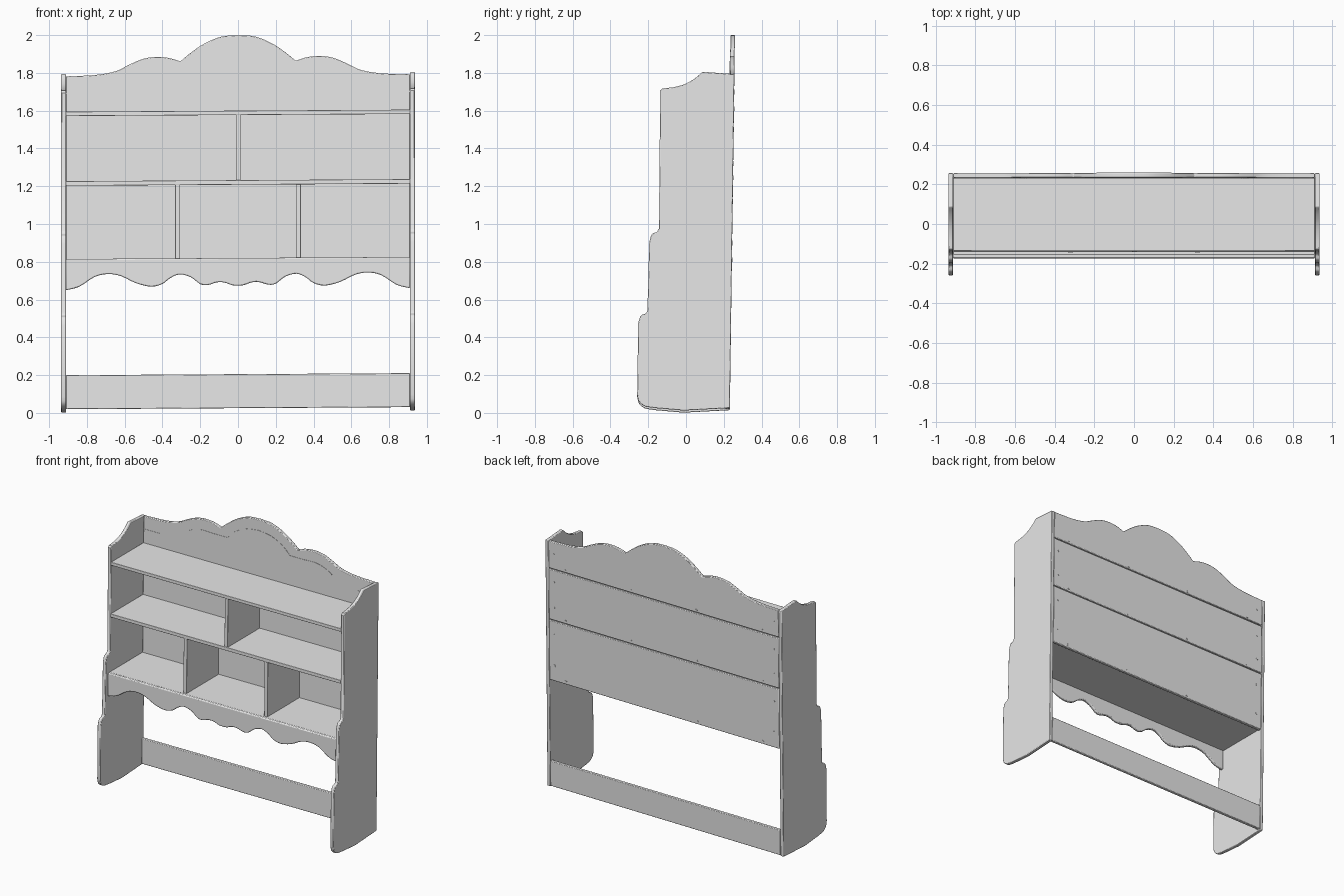
import bpy
import bmesh
import math
from mathutils import Vector

if "Cube" in bpy.data.objects:
    bpy.data.objects.remove(bpy.data.objects["Cube"])

GREY = (0.8, 0.8, 0.8, 1)
mat = bpy.data.materials.new("plain_grey")
mat.use_nodes = True
mat.diffuse_color = GREY
for node in mat.node_tree.nodes:
    if node.type == 'BSDF_PRINCIPLED':
        node.inputs["Base Color"].default_value = GREY

BACK_IN, BACK_OUT, INNER, OUTER = 0.222, 0.2455, 0.911, 0.936


def lean(v):
    """The whole rack leans back slightly and sits a touch higher on its left."""
    return Vector((v.x, v.y + 0.0135 * (v.z - 1), v.z + 0.006 * v.x))


def prism(name, outline, axis, lo, hi, bevel=0.004):
    """Extrude an outline: (y, z) along x, or (x, z) along y."""
    def place(p, d):
        return (d, p[0], p[1]) if axis == 'x' else (p[0], d, p[1])
    bm = bmesh.new()
    face = bm.faces.new([bm.verts.new(place(p, lo)) for p in outline])
    grown = bmesh.ops.extrude_face_region(bm, geom=[face], use_keep_orig=True)
    step = Vector(place((0, 0), hi - lo))
    for item in grown["geom"]:
        if isinstance(item, bmesh.types.BMVert):
            item.co += step
    for v in bm.verts:
        v.co = lean(v.co)
    bmesh.ops.recalc_face_normals(bm, faces=bm.faces)
    mesh = bpy.data.meshes.new(name)
    bm.to_mesh(mesh)
    bm.free()
    mesh.materials.append(mat)
    mesh.shade_smooth()
    mesh.set_sharp_from_angle(angle=math.radians(35))
    obj = bpy.data.objects.new(name, mesh)
    bpy.context.collection.objects.link(obj)
    if bevel:
        mod = obj.modifiers.new("soft_edges", 'BEVEL')
        mod.width = bevel
        mod.segments = 2
        mod.limit_method = 'ANGLE'
        mod.angle_limit = math.radians(45)
    return obj


def box(name, x0, x1, y0, y1, z0, z1, bevel=0.002):
    return prism(name, [(x0, z0), (x1, z0), (x1, z1), (x0, z1)], 'y', y0, y1, bevel)


def smooth(points, steps=4):
    """Smooth curve through the points."""
    p = [Vector(q) for q in points]
    p = [2 * p[0] - p[1]] + p + [2 * p[-1] - p[-2]]
    out = []
    for a, b, c, d in zip(p, p[1:], p[2:], p[3:]):
        for i in range(steps):
            t = i / steps
            out.append(0.5 * (2 * b + (c - a) * t + (2 * a - 5 * b + 4 * c - d) * t * t
                              + (3 * b - a - 3 * c + d) * t ** 3))
    return [tuple(q) for q in out] + [tuple(points[-1])]


def mirrored(half):
    """Mirror a half line that starts at x = 0."""
    return [(-x, z) for x, z in reversed(half[1:])] + half


# Side boards with stepped front edge
crown = smooth([(0.076, 1.8), (0.04, 1.768), (-0.01, 1.738), (-0.07, 1.72), (-0.135, 1.712)])
upper_step = smooth([(-0.143, 0.97), (-0.155, 0.952), (-0.18, 0.94), (-0.193, 0.9)])
lower_step = smooth([(-0.198, 0.54), (-0.205, 0.522), (-0.232, 0.51), (-0.246, 0.47)])
foot = smooth([(-0.246, 0.09), (-0.236, 0.055), (-0.205, 0.03), (-0.15, 0.02)])
side = ([(BACK_OUT, 0.02), (BACK_OUT, 1.788)] + crown + [(-0.146, 1.7)]
        + upper_step + lower_step + foot + [(0, 0.007)])
for label, s in (("left", 1), ("right", -1)):
    prism(label + "_side_board", side, 'x', s * INNER, s * OUTER)

# Back planks, the top one with a triple arch
centre_arch = smooth([(0, 2.0), (0.09, 1.992), (0.18, 1.955), (0.25, 1.908), (0.305, 1.863)])
side_arch = smooth([(0.305, 1.863), (0.37, 1.882), (0.44, 1.887), (0.51, 1.875),
                    (0.58, 1.845), (0.65, 1.812), (0.76, 1.793), (INNER, 1.787)])
arch = mirrored(centre_arch + side_arch[1:])
prism("top_back_plank", [(INNER, 1.594), (-INNER, 1.594)] + arch, 'y', BACK_IN, BACK_OUT)
box("middle_back_plank", -INNER, INNER, BACK_IN, BACK_OUT, 1.226, 1.586, 0.004)
box("lower_back_plank", -INNER, INNER, BACK_IN, BACK_OUT, 0.79, 1.218, 0.004)
box("bottom_back_rail", -INNER, INNER, BACK_IN, BACK_OUT, 0.025, 0.205, 0.004)


# Fine beading lines on the arched plank
def bead(name, line):
    strip = line + [(x, z - 0.006) for x, z in reversed(line)]
    prism(name, strip, 'y', BACK_IN - 0.002, BACK_IN + 0.002, 0)


bead("centre_bead", mirrored(smooth([(0, 1.925), (0.1, 1.91), (0.19, 1.865), (0.25, 1.81)])))
for label, s in (("left", 1), ("right", -1)):
    bead(label + "_arch_bead", smooth([(s * x, z) for x, z in
         ((0.25, 1.81), (0.36, 1.81), (0.45, 1.812), (0.52, 1.795), (0.58, 1.765))]))
    bead(label + "_end_bead", [(s * 0.78, 1.7), (s * INNER, 1.7)])

# Shelves
FRONT = -0.144
box("top_shelf", -INNER, INNER, FRONT, BACK_IN + 0.012, 1.577, 1.6)
box("middle_shelf", -INNER, INNER, FRONT, BACK_IN + 0.012, 1.208, 1.232)
box("lower_shelf", -INNER, INNER, -0.152, BACK_IN + 0.012, 0.798, 0.82)

# Compartment dividers
box("upper_divider", -0.011, 0.014, FRONT + 0.003, BACK_IN, 1.23, 1.579)
for label, s in (("left", 1), ("right", -1)):
    box(label + "_lower_divider", s * 0.307, s * 0.333, FRONT + 0.003, BACK_IN, 0.818, 1.21)

# Scalloped apron under the lower shelf
wave = smooth([(0, 0.674), (0.03, 0.676), (0.07, 0.69), (0.11, 0.692), (0.16, 0.678),
               (0.2, 0.683), (0.25, 0.72), (0.31, 0.735), (0.36, 0.715), (0.4, 0.685),
               (0.46, 0.671), (0.54, 0.69), (0.62, 0.728), (0.69, 0.739), (0.76, 0.724),
               (0.84, 0.673), (INNER, 0.655)], 3)
prism("scalloped_apron", mirrored(wave) + [(INNER, 0.82), (-INNER, 0.82)], 'y', -0.17, -0.148, 0.006)


# Screw heads on the back
def screw(x, z, r=0.008):
    ring = [(x + r * math.cos(a * math.pi / 4), z + r * math.sin(a * math.pi / 4)) for a in range(8)]
    prism("screw_head", ring, 'y', BACK_OUT - 0.002, BACK_OUT + 0.002, 0)


for z in (1.61, 1.245, 0.81):
    for x in (-0.78, -0.26, 0.26, 0.78):
        screw(x, z)
for z in (1.7, 1.5, 1.32, 1.12, 0.9):
    for x in (-0.87, 0.87):
        screw(x, z)
